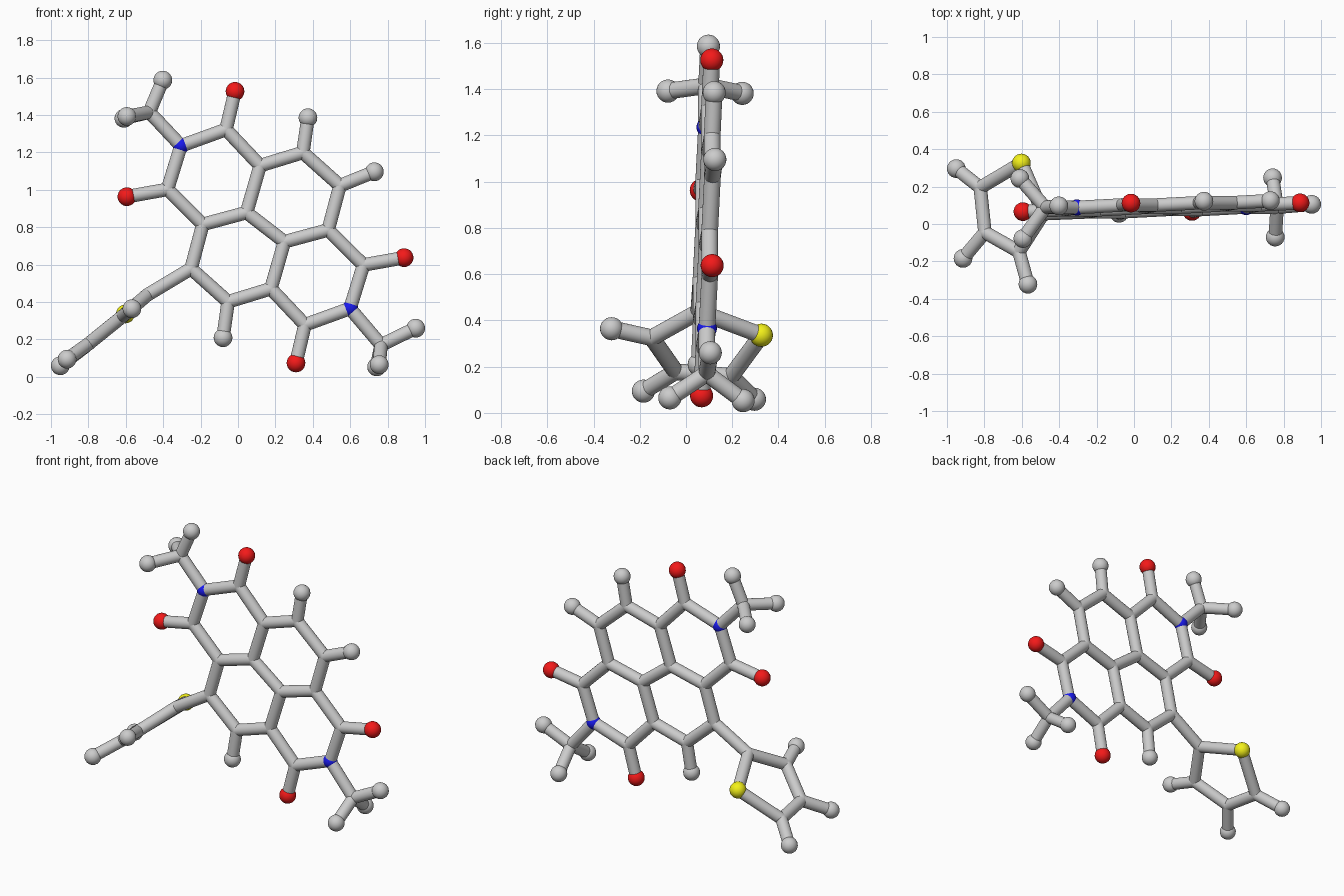
import bpy, bmesh
from mathutils import Vector, Matrix

if "Cube" in bpy.data.objects:
    bpy.data.objects.remove(bpy.data.objects["Cube"])

BOND_R, BALL_R, NODE_R = 0.036, 0.05, 0.043


def on_plane(x, z):
    """Point on the slightly tilted plane of the flat fused-ring core."""
    return Vector((x, 0.052 + 0.0405 * x + 0.0395 * z, z))


# Half of the flat core; the other half is the same turned by 180 degrees
half = {
    "N": (-0.305, 1.235), "C1": (-0.064, 1.322), "O1": (-0.016, 1.526),
    "C2": (-0.377, 1.002), "O2": (-0.594, 0.963), "C3": (-0.188, 0.815),
    "C4": (0.046, 0.878), "C5": (0.118, 1.129), "C6": (0.347, 1.199),
    "C7": (0.545, 1.022),
}
CX, CZ = 0.147, 0.800
pos = {}
for name, (x, z) in half.items():
    pos[name + "a"] = on_plane(x, z)
    pos[name + "b"] = on_plane(2 * CX - x, 2 * CZ - z)

bonds = []
for s, t in (("a", "b"), ("b", "a")):
    for p, q in (("N", "C1"), ("N", "C2"), ("C1", "O1"), ("C2", "O2"),
                 ("C2", "C3"), ("C3", "C4"), ("C4", "C5"), ("C5", "C1"),
                 ("C5", "C6"), ("C6", "C7")):
        bonds.append((p + s, q + s))
    bonds.append(("C7" + s, "C3" + t))
bonds.append(("C4a", "C4b"))

# Side groups: name, parent, position
side = [
    ("H6", "C6a", on_plane(0.374, 1.385)),
    ("H7", "C7a", on_plane(0.729, 1.096)),
    ("H11", "C6b", on_plane(-0.080, 0.209)),
    # upper methyl
    ("Cm1", "Na", on_plane(-0.474, 1.415)),
    ("Hm1", "Cm1", (-0.402, 0.097, 1.586)),
    ("Hm2", "Cm1", (-0.610, 0.243, 1.382)),
    ("Hm3", "Cm1", (-0.594, -0.078, 1.392)),
    # lower methyl
    ("Cm2", "Nb", on_plane(0.765, 0.170)),
    ("Hm4", "Cm2", (0.950, 0.105, 0.260)),
    ("Hm5", "Cm2", (0.741, 0.247, 0.053)),
    ("Hm6", "Cm2", (0.755, -0.070, 0.065)),
    # five-sided ring
    ("Ct1", "C7b", (-0.485, 0.055, 0.438)),
    ("S", "Ct1", (-0.602, 0.326, 0.336)),
    ("Ct2", "S", (-0.822, 0.195, 0.158)),
    ("Ct3", "Ct2", (-0.797, -0.045, 0.178)),
    ("Ct4", "Ct3", (-0.615, -0.148, 0.325)),
    ("Ht2", "Ct2", (-0.950, 0.296, 0.059)),
    ("Ht3", "Ct3", (-0.914, -0.184, 0.094)),
    ("Ht4", "Ct4", (-0.567, -0.322, 0.364)),
]
for name, parent, p in side:
    pos[name] = Vector(p)
    bonds.append((parent, name))
bonds.append(("Ct4", "Ct1"))


def finish(bm, name, color=None):
    me = bpy.data.meshes.new(name)
    bm.to_mesh(me)
    bm.free()
    ob = bpy.data.objects.new(name, me)
    bpy.context.collection.objects.link(ob)
    if color:
        mat = bpy.data.materials.new(name + "_color")
        mat.diffuse_color = color
        mat.use_nodes = True
        mat.node_tree.nodes["Principled BSDF"].inputs["Base Color"].default_value = mat.diffuse_color
        me.materials.append(mat)
    bpy.ops.object.select_all(action='DESELECT')
    ob.select_set(True)
    bpy.context.view_layer.objects.active = ob
    bpy.ops.object.shade_smooth_by_angle()
    return ob


def balls(name, prefix, radius, color=None):
    bm = bmesh.new()
    for key, p in pos.items():
        if key.startswith(prefix):
            bmesh.ops.create_uvsphere(bm, u_segments=24, v_segments=14, radius=radius,
                                      matrix=Matrix.Translation(p))
    return finish(bm, name, color)


# Rods between the atoms
bm = bmesh.new()
for a, b in bonds:
    p, d = pos[a], pos[b] - pos[a]
    m = Matrix.Translation(p + d / 2) @ d.to_track_quat('Z', 'Y').to_matrix().to_4x4()
    bmesh.ops.create_cone(bm, cap_ends=True, segments=24, radius1=BOND_R,
                          radius2=BOND_R, depth=d.length, matrix=m)
finish(bm, "bond_rods")

# Joints and end balls
balls("carbon_joints", "C", BOND_R * 1.01)
balls("hydrogen_balls", "H", BALL_R)
balls("oxygen_balls", "O", BALL_R, (0.9, 0.01, 0.01, 1))
balls("nitrogen_joints", "N", NODE_R, (0.01, 0.01, 0.85, 1))
balls("sulphur_ball", "S", BALL_R, (0.9, 0.88, 0.01, 1))
